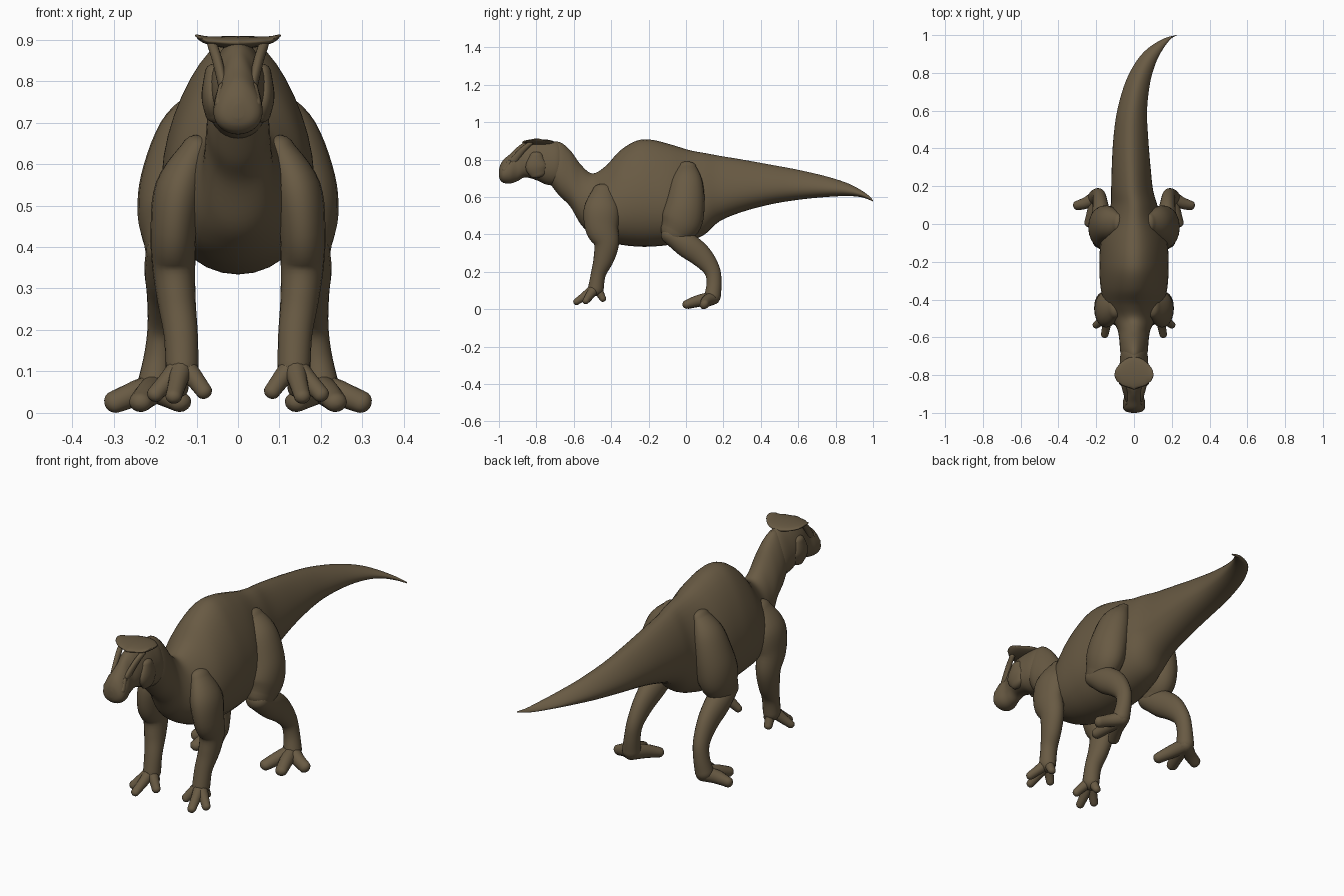
import bpy, bmesh
from math import sin, cos, pi
from mathutils import Vector

if "Cube" in bpy.data.objects:
    bpy.data.objects.remove(bpy.data.objects["Cube"])

hide = bpy.data.materials.new("brown_hide")
hide.use_nodes = True
colour = (0.14, 0.103, 0.057, 1)
hide.diffuse_color = colour
shader = hide.node_tree.nodes["Principled BSDF"]
shader.inputs["Base Color"].default_value = colour
shader.inputs["Roughness"].default_value = 0.8


def smooth_rows(rows, steps):
    """Catmull-Rom interpolation through rows of numbers."""
    out = []
    last = len(rows) - 1
    for i in range(last):
        quad = [rows[max(i - 1, 0)], rows[i], rows[i + 1], rows[min(i + 2, last)]]
        for s in range(steps):
            t = s / steps
            out.append([b + t / 2 * (c - a + t * (2 * a - 5 * b + 4 * c - d
                        + t * (3 * (b - c) + d - a))) for a, b, c, d in zip(*quad)])
    return out + [list(rows[-1])]


def skin(name, rings):
    """Join rings of points into one closed, smooth skin."""
    bm = bmesh.new()
    loops = [[bm.verts.new(p) for p in ring] for ring in rings]
    n = len(loops[0])
    for a, b in zip(loops, loops[1:]):
        for i in range(n):
            bm.faces.new((a[i], a[(i + 1) % n], b[(i + 1) % n], b[i]))
    for end in (loops[0], loops[-1]):
        bm.faces.new(end)
    bmesh.ops.recalc_face_normals(bm, faces=bm.faces)
    for face in bm.faces:
        face.smooth = True
    mesh = bpy.data.meshes.new(name)
    bm.to_mesh(mesh)
    bm.free()
    mesh.materials.append(hide)
    obj = bpy.data.objects.new(name, mesh)
    bpy.context.collection.objects.link(obj)
    return obj


def trunk(name, rows, pear, sides=36):
    """Upright sections along y: (y, x, top, bottom, half width), wider below."""
    rings = []
    for y, x, top, low, w in smooth_rows(rows, 6):
        mid, h = (top + low) / 2, (top - low) / 2
        ring = []
        for i in range(sides):
            t = 2 * pi * i / sides
            ring.append((x + w * sin(t) * (1 - pear * cos(t)), y, mid + h * cos(t)))
        rings.append(ring)
    return skin(name, rings)


def limb(name, rows, side=1, axis=(1, 0, 0), sides=20):
    """Round-ended tube along a path: (x, y, z, radius on axis, other radius)."""
    rows = smooth_rows(rows, 5)
    pts = [Vector(r[:3]) for r in rows]
    last = len(rows) - 1
    frames = []
    for i, r in enumerate(rows):
        tan = (pts[min(i + 1, last)] - pts[max(i - 1, 0)]).normalized()
        frames.append((pts[i], tan, r[3], r[4]))
    caps = [pi / 2 * k / 5 for k in range(1, 5)] + [pi / 2 * 0.97]

    def cap(frame, sign):
        p, tan, ru, rv = frame
        return [(p + tan * sign * min(ru, rv) * sin(a), tan, ru * cos(a), rv * cos(a))
                for a in caps]

    frames = cap(frames[0], -1)[::-1] + frames + cap(frames[-1], 1)
    rings = []
    for p, tan, ru, rv in frames:
        ref = Vector(axis)
        u = (ref - tan * ref.dot(tan)).normalized()
        v = tan.cross(u)
        ring = []
        for i in range(sides):
            t = 2 * pi * i / sides
            q = p + u * ru * cos(t) + v * rv * sin(t)
            ring.append((q.x * side, q.y, q.z))
        rings.append(ring)
    return skin(name, rings)


# Neck, humped torso and curved tail in one skin
trunk("body", [
    (-.74, 0, .88, .69, .05), (-.68, 0, .895, .61, .07), (-.62, 0, .85, .55, .075),
    (-.56, 0, .77, .45, .085), (-.5, 0, .726, .4, .115), (-.43, 0, .765, .365, .15),
    (-.35, 0, .85, .345, .17), (-.26, 0, .902, .335, .178), (-.18, 0, .905, .335, .178),
    (-.08, 0, .88, .345, .17), (.02, 0, .85, .365, .14), (.1, 0, .835, .4, .12),
    (.18, -.01, .82, .47, .108), (.3, -.015, .8, .52, .1), (.45, -.017, .773, .56, .09),
    (.6, -.01, .745, .585, .077), (.75, .02, .71, .6, .064), (.86, .065, .675, .605, .052),
    (.93, .115, .64, .6, .04), (.98, .175, .605, .585, .02), (1, .226, .582, .575, .004)], .25)

# Head with a broad drooping bill
trunk("head", [
    (-.64, 0, .84, .74, .03), (-.68, 0, .89, .67, .066), (-.74, 0, .9, .665, .074),
    (-.8, 0, .9, .69, .072), (-.86, 0, .893, .705, .06), (-.9, 0, .868, .685, .049),
    (-.94, 0, .83, .672, .057), (-.975, 0, .8, .675, .056), (-.993, 0, .77, .69, .04),
    (-1, 0, .745, .71, .012)], .22)

# Flat crest with raised side points
limb("crest", [(-.095, -.815, .907, .022, .004), (-.07, -.805, .898, .055, .01),
               (0, -.79, .893, .087, .016),
               (.07, -.805, .898, .055, .01), (.095, -.815, .907, .022, .004)],
     axis=(0, 1, 0))

for side, word in ((1, "left"), (-1, "right")):
    # Face details
    limb(word + "_cheek", [(.058, -.8, .82, .022, .035), (.064, -.8, .765, .024, .058),
                           (.058, -.79, .725, .022, .045)], side)
    limb(word + "_brow", [(.062, -.83, .888, .012, .012), (.05, -.875, .85, .012, .016),
                          (.036, -.925, .79, .012, .02)], side)
    limb(word + "_nostril_rim", [(.036, -.945, .785, .012, .012),
                                 (.045, -.97, .745, .012, .014)], side)

    # Front leg
    limb(word + "_front_leg", [
        (.1, -.44, .63, .04, .06), (.14, -.45, .54, .06, .095), (.155, -.45, .44, .056, .09),
        (.155, -.425, .355, .052, .068), (.148, -.44, .27, .046, .055),
        (.138, -.468, .19, .041, .04), (.135, -.482, .11, .04, .042)], side)
    for name, x, y, z in (("inner", .082, -.525, .052), ("middle", .155, -.585, .04),
                          ("outer", .2, -.535, .045), ("rear", .14, -.445, .057)):
        limb(f"{word}_front_{name}_toe", [
            (.135, -.485, .115, .03, .03), ((.135 + x) / 2, (y - .485) / 2, z + .035, .023, .024),
            (x, y, z, .02, .018)], side, sides=14)

    # Hind leg
    limb(word + "_thigh", [
        (.085, .005, .76, .03, .05), (.125, .005, .68, .065, .085), (.152, -.005, .56, .083, .105),
        (.162, -.025, .47, .08, .11), (.165, -.055, .41, .062, .085)], side)
    limb(word + "_shin", [
        (.165, -.085, .395, .056, .048), (.172, 0, .345, .054, .066), (.176, .08, .285, .044, .06),
        (.182, .138, .21, .036, .044), (.19, .15, .14, .036, .04), (.2, .142, .07, .042, .044)], side)
    for name, x, y in (("inner", .14, .015), ("middle", .235, .005), ("outer", .298, .098)):
        limb(f"{word}_hind_{name}_toe", [
            (.198, .145, .06, .036, .036), ((.2 + x) / 2, (.13 + y) / 2, .045, .031, .032),
            (x, y, .026, .028, .024)], side, sides=14)
